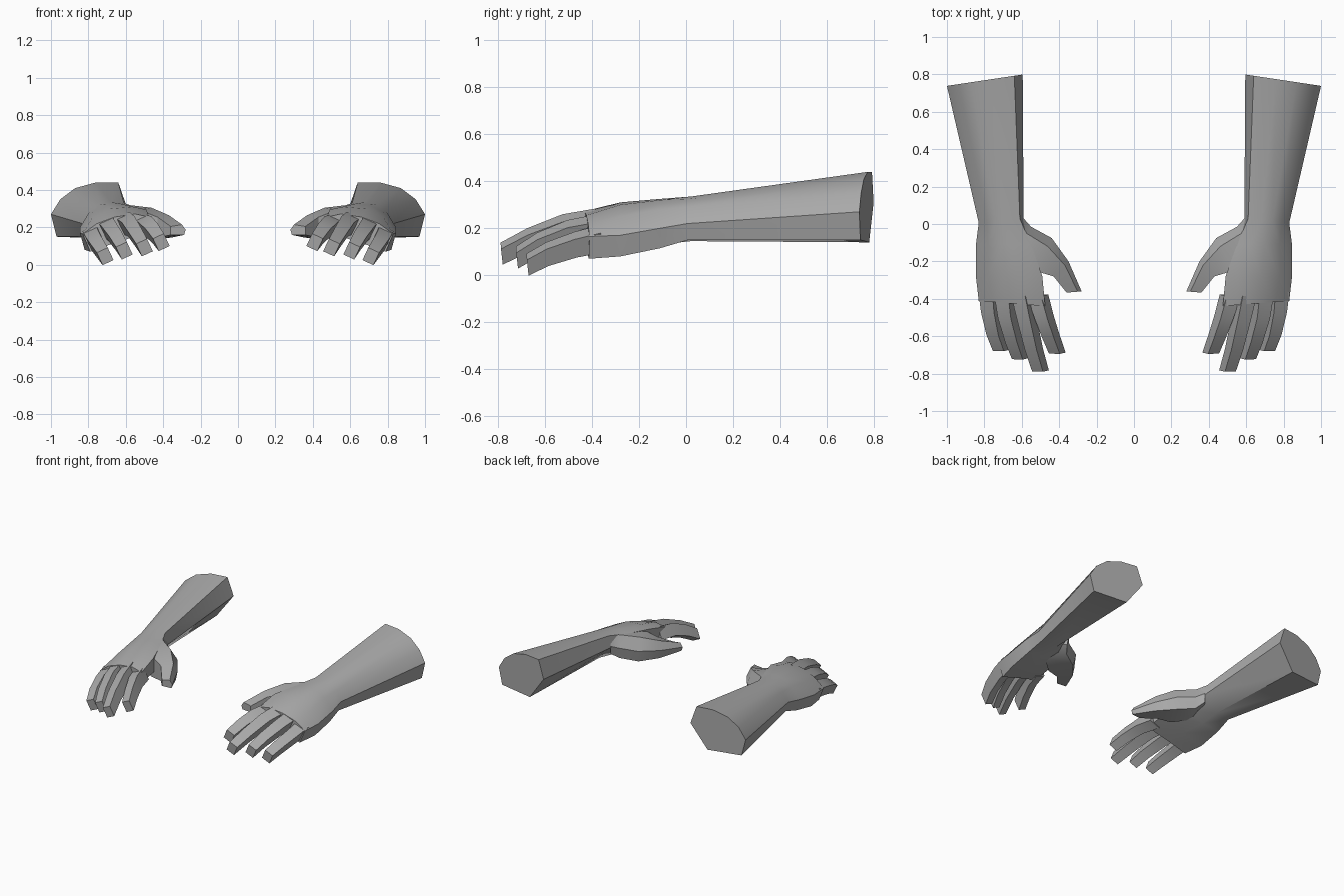
import bpy, bmesh
from math import radians
from mathutils import Vector

cube = bpy.data.objects.get("Cube")
if cube:
    bpy.data.objects.remove(cube, do_unlink=True)

skin = bpy.data.materials.new("plain grey")
skin.use_nodes = True
GREY = (0.4, 0.4, 0.4, 1)
skin.diffuse_color = GREY
skin.node_tree.nodes["Principled BSDF"].inputs["Base Color"].default_value = GREY


def loft(name, rings, side):
    """Skin closed rings into a capped solid, on the side given by the sign."""
    bm = bmesh.new()
    loops = [[bm.verts.new((p[0] * side, p[1], p[2])) for p in r] for r in rings]
    n = len(loops[0])
    for a, b in zip(loops, loops[1:]):
        for i in range(n):
            j = (i + 1) % n
            bm.faces.new((a[i], a[j], b[j], b[i]))
    bm.faces.new(loops[0])
    bm.faces.new(loops[-1])
    bmesh.ops.recalc_face_normals(bm, faces=bm.faces)
    mesh = bpy.data.meshes.new(name)
    bm.to_mesh(mesh)
    bm.free()
    mesh.materials.append(skin)
    obj = bpy.data.objects.new(name, mesh)
    bpy.context.collection.objects.link(obj)
    bpy.ops.object.select_all(action="DESELECT")
    obj.select_set(True)
    bpy.context.view_layer.objects.active = obj
    bpy.ops.object.shade_smooth_by_angle(angle=radians(32))


# Forearm and palm: y, skew of y across x, then the (x, z) section
ARM = [
    (0.80, -0.15, [(.64, .44), (.76, .44), (.87, .41), (.95, .35), (1.0, .27), (.97, .15), (.72, .14), (.595, .31)]),
    (0.03, -0.10, [(.61, .33), (.68, .335), (.74, .325), (.79, .29), (.83, .22), (.81, .15), (.69, .145), (.59, .25)]),
    (-.11, 0, [(.55, .31), (.62, .325), (.70, .32), (.78, .28), (.845, .2), (.82, .115), (.69, .13), (.55, .19)]),
    (-.28, 0, [(.49, .295), (.56, .31), (.68, .3), (.78, .25), (.845, .17), (.82, .08), (.66, .12), (.49, .19)]),
    (-.43, 0.08, [(.475, .255), (.55, .272), (.66, .255), (.755, .22), (.83, .165), (.79, .07), (.65, .12), (.485, .17)]),
]

# Fingers: centre line from knuckle to tip
FINGERS = {
    "index_finger": [(.515, -.38, .21), (.48, -.50, .205), (.445, -.60, .17), (.41, -.69, .12)],
    "middle_finger": [(.60, -.38, .225), (.57, -.52, .205), (.535, -.67, .15), (.50, -.785, .092)],
    "ring_finger": [(.69, -.38, .20), (.675, -.50, .18), (.64, -.63, .13), (.608, -.72, .075)],
    "little_finger": [(.775, -.36, .155), (.765, -.47, .13), (.74, -.59, .09), (.71, -.675, .045)],
}
ACROSS = Vector((.91, .03, -.42))
UP = Vector((.42, -.10, .90))

# Thumb: outer edge, inner edge, top height, bottom height
THUMB = [
    ((.59, .03), (.66, -.06), .32, .2),
    ((.55, -.015), (.64, -.16), .318, .16),
    ((.44, -.075), (.53, -.25), .305, .14),
    ((.35, -.20), (.43, -.28), .265, .145),
    ((.28, -.36), (.36, -.367), .215, .16),
]


def arm_rings():
    return [[(x, y + skew * (x - .59), z) for x, z in sec] for y, skew, sec in ARM]


def finger_rings(path):
    rings = []
    for i, p in enumerate(path):
        w = ACROSS * (.041 - .003 * i)
        h = UP * (.046 - .003 * i)
        c = Vector(p)
        rings.append([c - w + h, c + w + h, c + w - h, c - w - h])
    return rings


def thumb_rings():
    rings = []
    for outer, inner, top, low in THUMB:
        o, i = Vector(outer), Vector(inner)
        ridge = o.lerp(i, .25)
        rings.append([(*ridge, top), (*i, top - .01), (*i, low), (*o.lerp(i, .1), low),
                      (*o, (top + low) / 2)])
    return rings


for label, side in (("left", 1), ("right", -1)):
    loft(label + "_forearm_and_palm", arm_rings(), side)
    loft(label + "_thumb", thumb_rings(), side)
    for finger, path in FINGERS.items():
        loft(label + "_" + finger, finger_rings(path), side)
